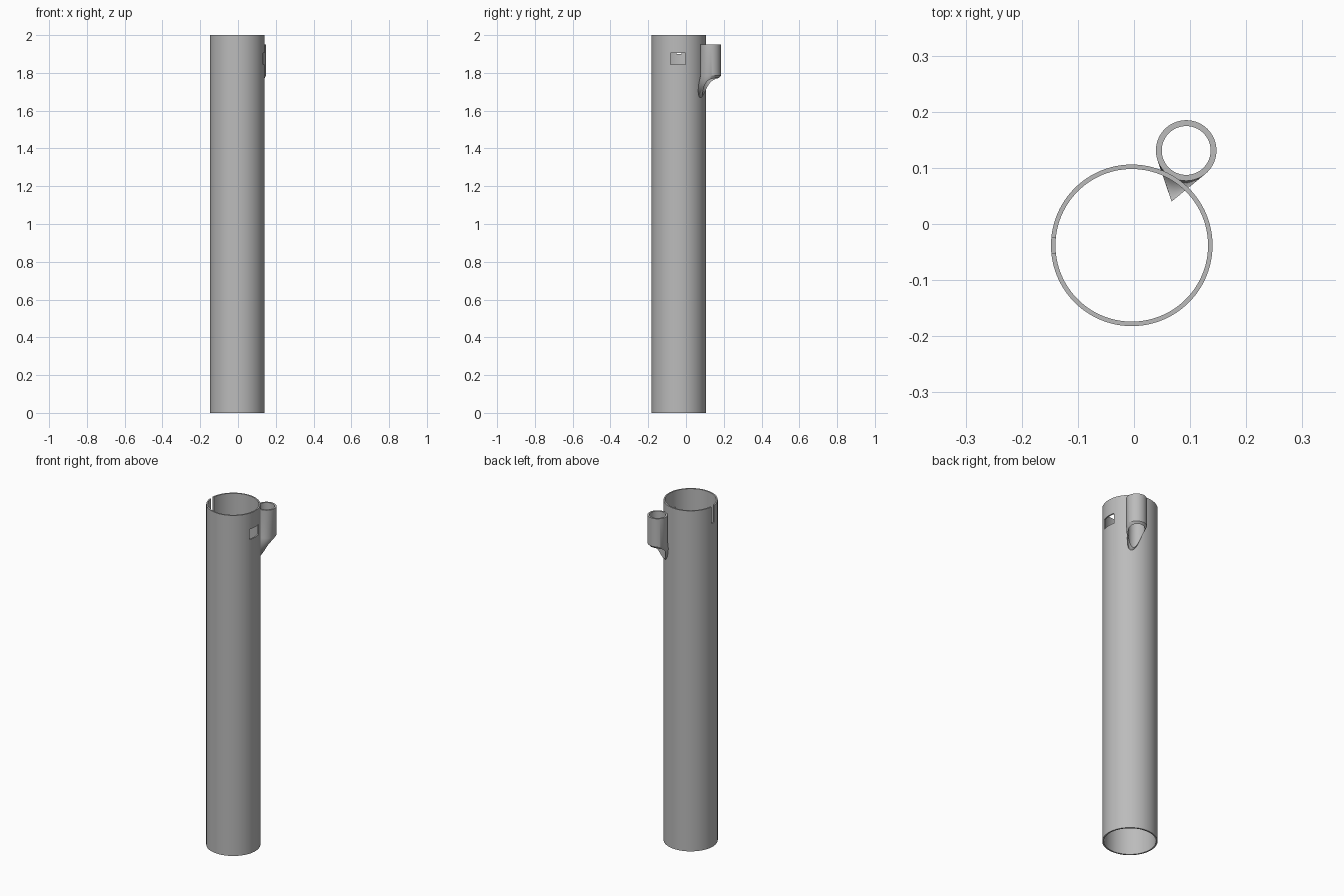
import bpy
import bmesh
from math import cos, sin, tau

if "Cube" in bpy.data.objects:
    bpy.data.objects.remove(bpy.data.objects["Cube"], do_unlink=True)

grey = bpy.data.materials.new("plain grey")
grey.use_nodes = True
grey.diffuse_color = (0.5, 0.5, 0.5, 1)
grey.node_tree.nodes["Principled BSDF"].inputs["Base Color"].default_value = (0.5, 0.5, 0.5, 1)

SIDES = 96
MAIN = (-0.004, -0.038)    # axis of the long tube
SMALL = (0.093, 0.131)     # axis of the side socket
TIP = (0.067, 0.04, 1.625)  # point of the socket's support


def make_object(name, bm):
    bmesh.ops.recalc_face_normals(bm, faces=bm.faces)
    mesh = bpy.data.meshes.new(name)
    bm.to_mesh(mesh)
    bm.free()
    mesh.materials.append(grey)
    obj = bpy.data.objects.new(name, mesh)
    bpy.context.collection.objects.link(obj)
    return obj


def ring(bm, centre, radius, z):
    return [bm.verts.new((centre[0] + radius * cos(tau * i / SIDES),
                          centre[1] + radius * sin(tau * i / SIDES), z))
            for i in range(SIDES)]


def bridge(bm, a, b):
    for i in range(SIDES):
        j = (i + 1) % SIDES
        bm.faces.new((a[i], a[j], b[j], b[i]))


def cylinder(name, centre, radius, bottom, top):
    bm = bmesh.new()
    low, high = ring(bm, centre, radius, bottom), ring(bm, centre, radius, top)
    bridge(bm, low, high)
    bm.faces.new(low)
    bm.faces.new(high)
    return make_object(name, bm)


def box(name, centre, size):
    bm = bmesh.new()
    bmesh.ops.create_cube(bm, size=1)
    bmesh.ops.scale(bm, vec=size, verts=bm.verts)
    bmesh.ops.translate(bm, vec=centre, verts=bm.verts)
    return make_object(name, bm)


def activate(obj):
    bpy.ops.object.select_all(action="DESELECT")
    obj.select_set(True)
    bpy.context.view_layer.objects.active = obj


def cut(obj, cutter):
    cutter.hide_render = True
    mod = obj.modifiers.new("cut", "BOOLEAN")
    mod.operation = "DIFFERENCE"
    mod.solver = "EXACT"
    mod.object = cutter
    activate(obj)
    bpy.ops.object.modifier_apply(modifier=mod.name)
    bpy.data.objects.remove(cutter, do_unlink=True)


# Long open tube
bm = bmesh.new()
loops = [ring(bm, MAIN, r, z) for r, z in ((0.144, 0), (0.144, 2), (0.136, 2), (0.136, 0))]
for k in range(4):
    bridge(bm, loops[k], loops[(k + 1) % 4])
tube = make_object("main_tube", bm)

# Rectangular window on the left side, open slot at the rim on the right side
cut(tube, box("window_cutter", (0.14, -0.042, 1.875), (0.1, 0.08, 0.06)))
cut(tube, box("slot_cutter", (-0.145, -0.038, 2), (0.08, 0.027, 0.2)))

# Side socket: cylinder drawn down to a slanted point, then bored straight through
bm = bmesh.new()
top, base = ring(bm, SMALL, 0.054, 1.95), ring(bm, SMALL, 0.054, 1.785)
tip = bm.verts.new(TIP)
bm.faces.new(top)
bridge(bm, top, base)
for i in range(SIDES):
    bm.faces.new((base[i], base[(i + 1) % SIDES], tip))
socket = make_object("side_socket", bm)
cut(socket, cylinder("bore_cutter", SMALL, 0.0435, 1.5, 2.1))

for part in (tube, socket):
    activate(part)
    bpy.ops.object.shade_smooth_by_angle(angle=0.5)
